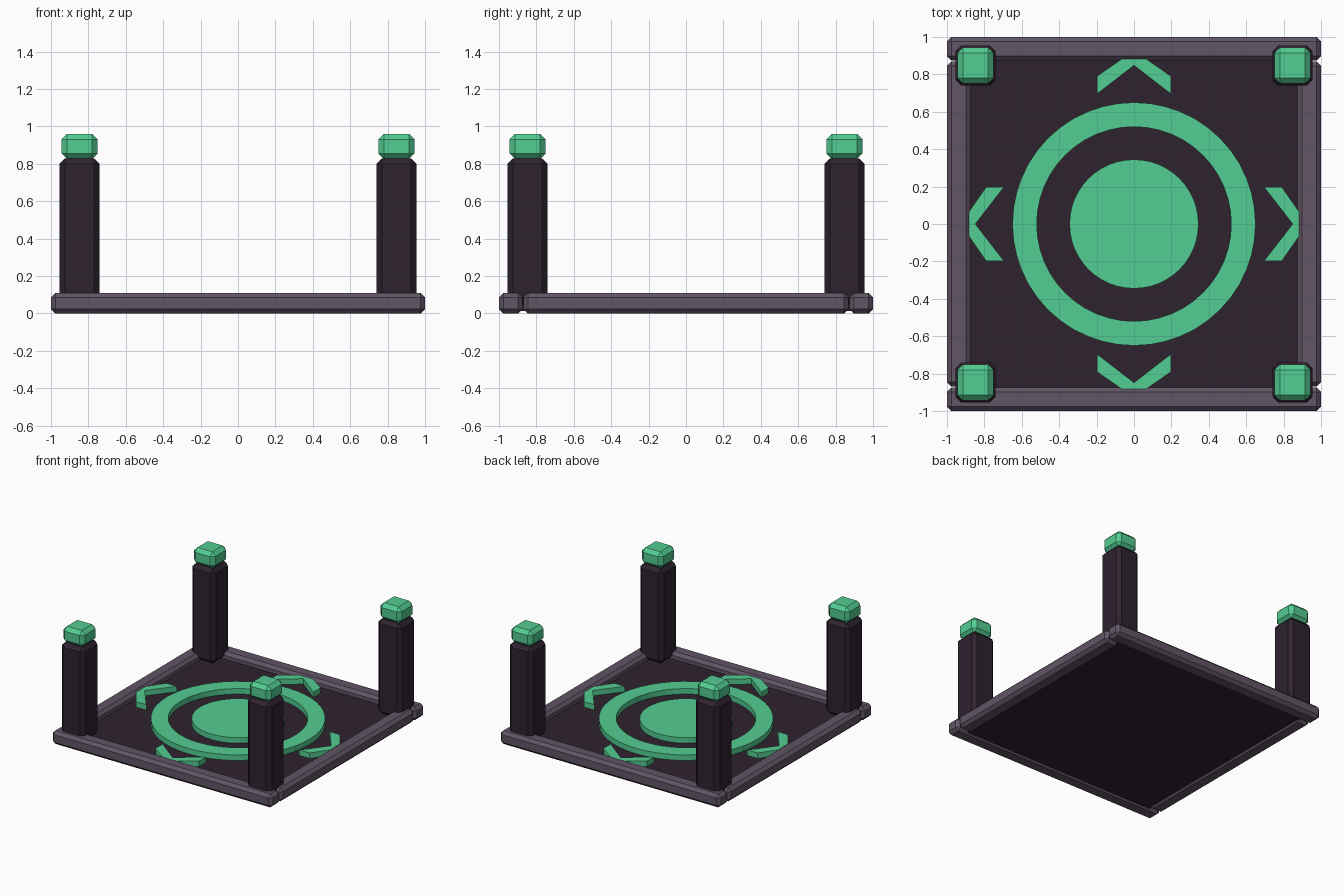
import bpy, bmesh, math

if "Cube" in bpy.data.objects:
    bpy.data.objects.remove(bpy.data.objects["Cube"], do_unlink=True)


def material(name, rgb):
    """Flat material from 8-bit sRGB values."""
    colour = [((c / 255 + 0.055) / 1.055) ** 2.4 for c in rgb] + [1.0]
    mat = bpy.data.materials.new(name)
    mat.use_nodes = True
    mat.diffuse_color = colour
    mat.node_tree.nodes["Principled BSDF"].inputs["Base Color"].default_value = colour
    return mat


DARK = material("dark plum", (46, 34, 47))
TRIM = material("grey mauve", (98, 85, 102))
GREEN = material("glowing green", (83, 205, 146))


def add_object(name, bm, mat):
    bmesh.ops.recalc_face_normals(bm, faces=bm.faces)
    mesh = bpy.data.meshes.new(name)
    bm.to_mesh(mesh)
    bm.free()
    mesh.materials.append(mat)
    obj = bpy.data.objects.new(name, mesh)
    bpy.context.collection.objects.link(obj)
    return obj


def box(name, centre, size, mat, bevel=0.0):
    """Box with chamfered edges."""
    bm = bmesh.new()
    bmesh.ops.create_cube(bm, size=1)
    for v in bm.verts:
        v.co = [c + p * s for c, p, s in zip(centre, v.co, size)]
    if bevel:
        bmesh.ops.bevel(bm, geom=bm.edges[:], offset=bevel, segments=1,
                        profile=0.5, affect='EDGES')
    return add_object(name, bm, mat)


def raised_shape(name, outline, z0, z1, mat, hole=None):
    """Vertical extrusion of an outline, with an optional matching hole."""
    bm = bmesh.new()
    rings = [[bm.verts.new((x, y, z)) for x, y in loop]
             for loop, z in ((outline, z0), (outline, z1))]
    if hole:
        rings += [[bm.verts.new((x, y, z)) for x, y in hole] for z in (z1, z0)]
        pairs = zip(rings, rings[1:] + rings[:1])
    else:
        bm.faces.new(rings[0])
        bm.faces.new(rings[1])
        pairs = [(rings[0], rings[1])]
    for a, b in pairs:
        for i in range(len(a)):
            j = (i + 1) % len(a)
            bm.faces.new((a[i], a[j], b[j], b[i]))
    return add_object(name, bm, mat)


def circle(radius, sides=48):
    return [(radius * math.cos(math.tau * i / sides),
             radius * math.sin(math.tau * i / sides)) for i in range(sides)]


FLOOR_TOP, MARK_TOP, RIM_TOP = 0.055, 0.1, 0.11

# Floor slab
box("floor", (0, 0, 0.034), (1.79, 1.79, 0.042), DARK)

# Border beams
for side, label in ((-1, "front"), (1, "back")):
    box(label + "_beam", (0, side * 0.937, RIM_TOP / 2),
        (2, 0.126, RIM_TOP), TRIM, 0.024)
for side, label in ((-1, "right"), (1, "left")):
    box(label + "_beam", (side * 0.937, 0, RIM_TOP / 2),
        (0.126, 1.74, RIM_TOP), TRIM, 0.024)

# Corner posts with glowing caps
for sx, x_label in ((-1, "right"), (1, "left")):
    for sy, y_label in ((-1, "front"), (1, "back")):
        x, y = sx * 0.847, sy * 0.847
        corner = y_label + "_" + x_label
        box(corner + "_post", (x, y, 0.44), (0.214, 0.214, 0.78), DARK, 0.03)
        box(corner + "_cap", (x, y, 0.893), (0.194, 0.194, 0.134), GREEN, 0.03)

# Raised floor markings
raised_shape("centre_disc", circle(0.345), FLOOR_TOP, MARK_TOP, GREEN)
raised_shape("outer_ring", circle(0.65), FLOOR_TOP, MARK_TOP, GREEN, circle(0.52))

# Outward arrows, one per side
chevron = [(0.198, 0.695), (0.198, 0.79), (0.065, 0.883), (-0.065, 0.883),
           (-0.198, 0.79), (-0.198, 0.695), (0, 0.848)]
for turn, label in enumerate(("back", "right", "front", "left")):
    c, s = round(math.cos(turn * math.pi / 2)), round(math.sin(turn * math.pi / 2))
    points = [(x * c - y * s, x * s + y * c) for x, y in chevron]
    raised_shape(label + "_arrow", points, FLOOR_TOP, MARK_TOP, GREEN)
